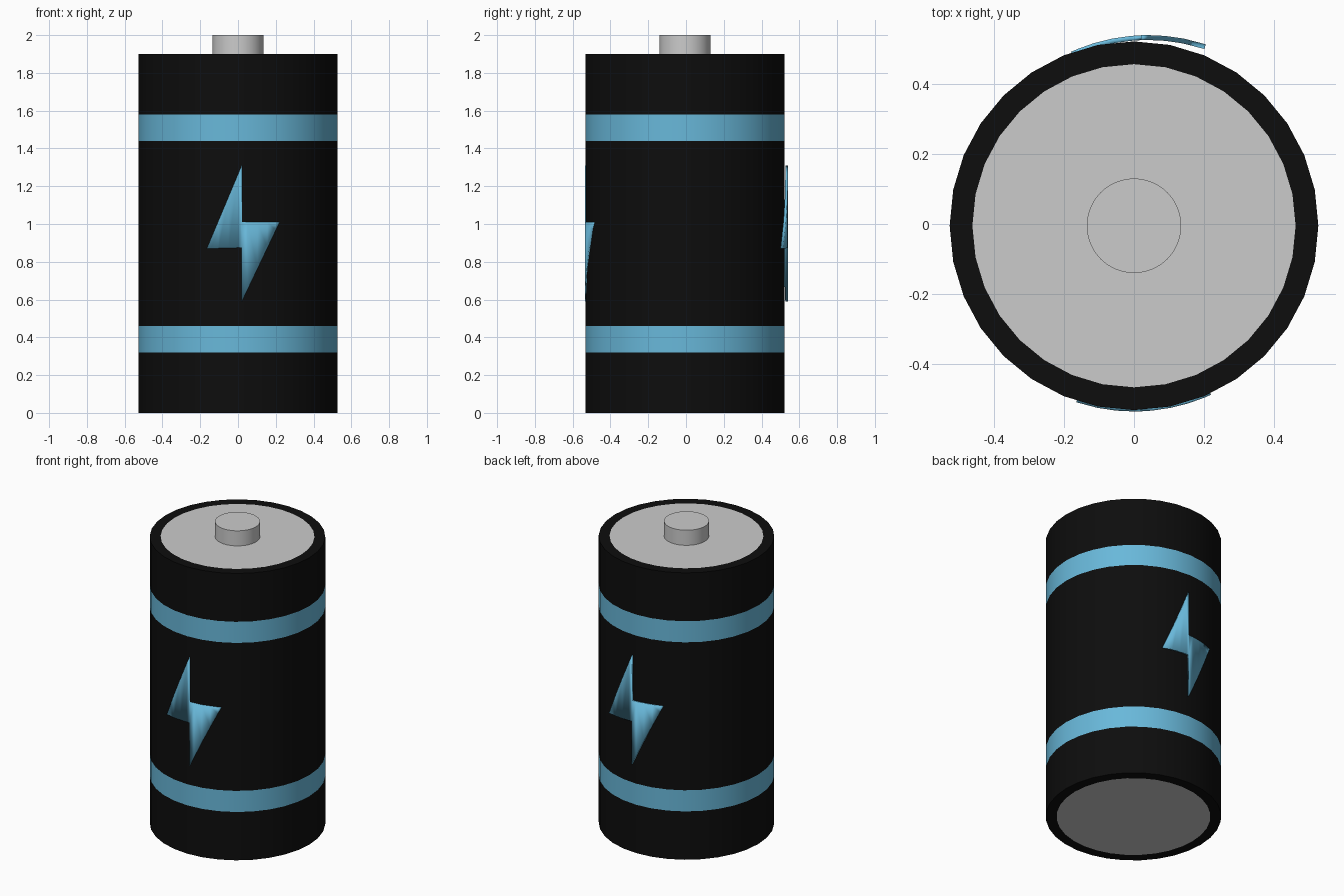
import bpy, bmesh, math

if "Cube" in bpy.data.objects:
    bpy.data.objects.remove(bpy.data.objects["Cube"])

CY = -0.005          # centre of the cell in y
R, R_IN, H = 0.527, 0.462, 1.9


def material(name, rgb):
    m = bpy.data.materials.new(name)
    m.diffuse_color = (*rgb, 1)
    m.use_nodes = True
    m.node_tree.nodes["Principled BSDF"].inputs["Base Color"].default_value = m.diffuse_color
    return m


BLACK = material("black", (0.004, 0.004, 0.004))
BLUE = material("blue", (0.14, 0.48, 0.70))


def finish(name, bm, mat=None):
    mesh = bpy.data.meshes.new(name)
    bm.to_mesh(mesh)
    bm.free()
    ob = bpy.data.objects.new(name, mesh)
    bpy.context.collection.objects.link(ob)
    if mat:
        mesh.materials.append(mat)
    bpy.ops.object.select_all(action='DESELECT')
    ob.select_set(True)
    bpy.context.view_layer.objects.active = ob
    bpy.ops.object.shade_smooth_by_angle(angle=math.radians(30))
    return ob


def lathe(name, profile, mat=None, sides=32):
    """Spin an (r, z) profile, listed bottom to top, round the cell axis."""
    bm = bmesh.new()
    vs = [bm.verts.new((r, CY, z)) for r, z in profile]
    edges = [bm.edges.new(p) for p in zip(vs, vs[1:])]
    bmesh.ops.spin(bm, geom=vs + edges, cent=(0, CY, 0), axis=(0, 0, 1),
                   angle=math.tau, steps=sides, use_merge=True)
    bmesh.ops.remove_doubles(bm, verts=bm.verts, dist=1e-5)
    # point faces away from the inside of the cell
    for f in bm.faces:
        f.normal_update()
        c = f.calc_center_median()
        if abs(f.normal.z) > 0.5:
            out = f.normal.z * (c.z - H / 2)
        else:
            out = f.normal.x * c.x + f.normal.y * (c.y - CY)
        if out < 0:
            f.normal_flip()
    return finish(name, bm, mat)


# Casing sleeves and coloured bands
lathe("casing_bottom", [(R_IN, 0), (R, 0), (R, 0.32)], BLACK)
lathe("band_lower", [(R, 0.32), (R, 0.46)], BLUE)
lathe("casing_middle", [(R, 0.46), (R, 1.44)], BLACK)
lathe("band_upper", [(R, 1.44), (R, 1.58)], BLUE)
lathe("casing_top", [(R, 1.58), (R, H), (R_IN, H)], BLACK)

# Grey end plates and terminal
for name, z in (("end_plate_bottom", 0), ("end_plate_top", H)):
    bm = bmesh.new()
    ring = [bm.verts.new((R_IN * math.cos(a), CY + R_IN * math.sin(a), z))
            for a in (math.tau * i / 32 for i in range(32))]
    face = bm.faces.new(ring)
    if z == 0:
        face.normal_flip()
    finish(name, bm)

bm = bmesh.new()
bmesh.ops.create_cone(bm, cap_ends=True, segments=64, radius1=0.135,
                      radius2=0.135, depth=0.1)
bmesh.ops.translate(bm, verts=bm.verts, vec=(0, CY, H + 0.05))
finish("terminal", bm)


def bolt(name, back=False):
    """Flat bolt outline, sliced and wrapped round the casing."""
    bm = bmesh.new()
    tip, notch_r, wing_r, foot, notch_l, wing_l = [
        bm.verts.new((x, 0, z)) for x, z in
        ((0.02, 1.31), (0.02, 1.01), (0.22, 1.01),
         (0.02, 0.59), (0.02, 0.875), (-0.165, 0.87))]
    bm.faces.new((tip, wing_l, notch_l, notch_r))
    bm.faces.new((notch_r, notch_l, foot, wing_r))
    for x in (-0.103, -0.05, 0, 0.05, 0.103, 0.155, 0.2):
        bmesh.ops.bisect_plane(bm, geom=bm.verts[:] + bm.edges[:] + bm.faces[:],
                               plane_co=(x, 0, 0), plane_no=(1, 0, 0))
    for v in bm.verts:
        v.co.y = CY - math.sqrt(0.531 ** 2 - v.co.x ** 2)
        if back:
            v.co.x, v.co.y = 0.04 - v.co.x, 0.004 - v.co.y
    bm.normal_update()
    ob = finish(name, bm, BLUE)
    mod = ob.modifiers.new("thickness", 'SOLIDIFY')
    mod.thickness = 0.014
    mod.offset = -1


# Bolt emblems on front and back
bolt("bolt_front")
bolt("bolt_back", back=True)
